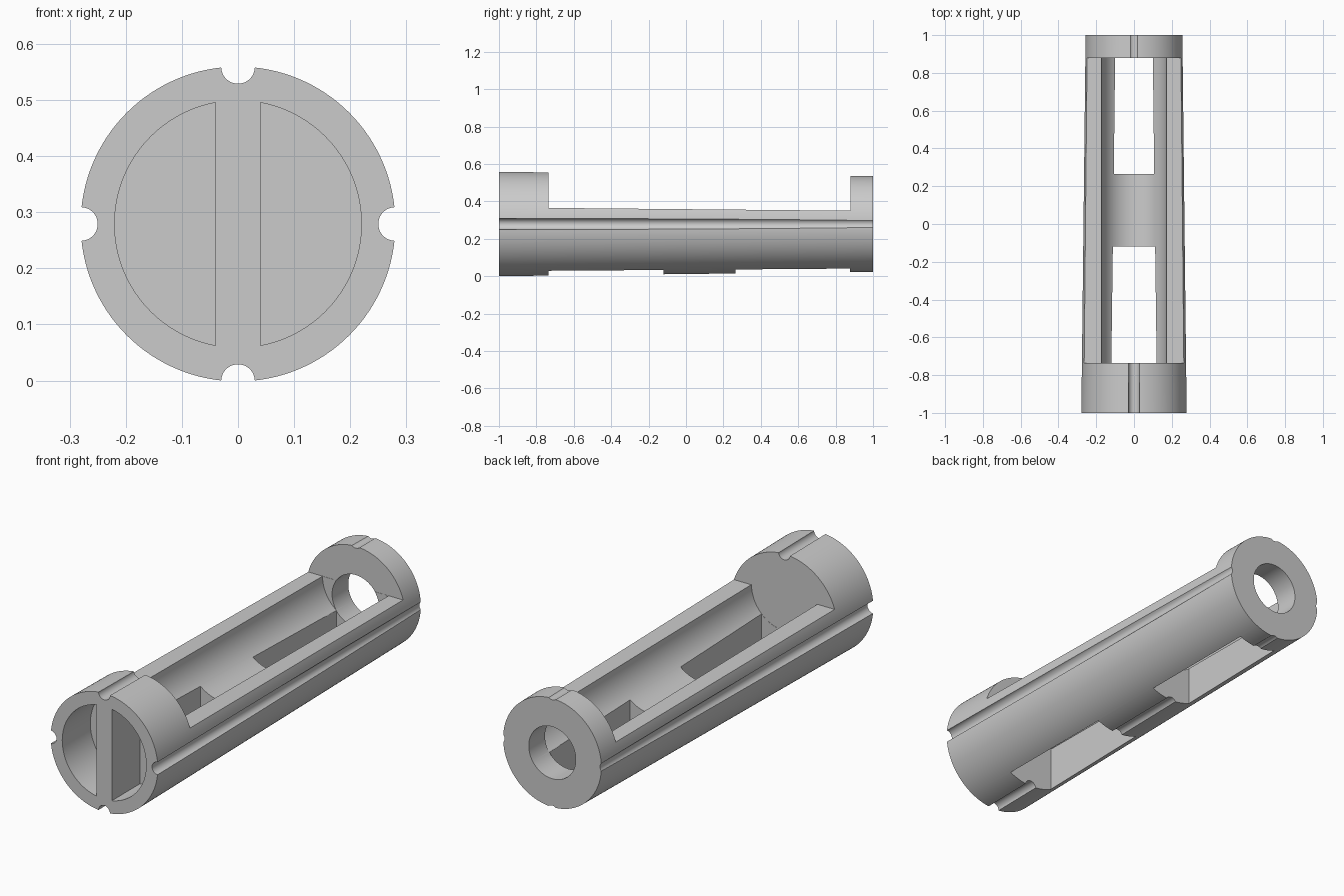
import bpy, bmesh
from math import cos, sin, acos, pi

cube = bpy.data.objects.get("Cube")
if cube:
    bpy.data.objects.remove(cube, do_unlink=True)

AXIS = 0.279  # height of the tube's long axis

grey = bpy.data.materials.new("plain_grey")
grey.use_nodes = True
colour = (0.6, 0.6, 0.6, 1)
grey.diffuse_color = colour
grey.node_tree.nodes["Principled BSDF"].inputs["Base Color"].default_value = colour


def circle(r, cx=0, cz=AXIS, n=128):
    return [(cx + r * cos(2 * pi * i / n), cz + r * sin(2 * pi * i / n)) for i in range(n)]


def box(half, low, high):
    return [(-half, low), (half, low), (half, high), (-half, high)]


def half_disc(r, gap, side, n=48):
    a = acos(gap / r)
    return [(side * r * cos(t), AXIS + r * sin(t))
            for t in (-a + 2 * a * i / n for i in range(n + 1))]


def cradle(r, rim, n=64):
    """Half-round trough whose widest point lies at the rim."""
    arc = [(r * cos(pi + pi * i / n), rim + r * sin(pi + pi * i / n)) for i in range(n + 1)]
    return arc + [(r, rim + 0.002), (-r, rim + 0.002)]


def loft(name, y0, start, y1, end):
    """Solid between two x-z outlines at y0 and y1."""
    bm = bmesh.new()
    a = [bm.verts.new((x, y0, z)) for x, z in start]
    b = [bm.verts.new((x, y1, z)) for x, z in end]
    bm.faces.new(a)
    bm.faces.new(b[::-1])
    for i in range(len(a)):
        j = (i + 1) % len(a)
        bm.faces.new((a[i], b[i], b[j], a[j]))
    bmesh.ops.recalc_face_normals(bm, faces=bm.faces)
    mesh = bpy.data.meshes.new(name)
    bm.to_mesh(mesh)
    bm.free()
    mesh.materials.append(grey)
    obj = bpy.data.objects.new(name, mesh)
    bpy.context.collection.objects.link(obj)
    return obj


# Tapered outer body
body = loft("tube_body", -1, circle(0.2805), 1, circle(0.257))
bpy.context.view_layer.objects.active = body
body.select_set(True)


def cut(*shape):
    cutter = loft("cutter", *shape)
    cutter.hide_render = True
    mod = body.modifiers.new("cut", "BOOLEAN")
    mod.operation = "DIFFERENCE"
    mod.solver = "EXACT"
    mod.object = cutter
    bpy.ops.object.modifier_apply(modifier=mod.name)
    bpy.data.objects.remove(cutter, do_unlink=True)


# Open top with a gently sloping rim
cut(-0.735, box(0.5, 0.365, 0.8), 0.88, box(0.5, 0.35, 0.8))
# Half-round trough, closed at the front
cut(-0.737, cradle(0.173, 0.365), 0.879, cradle(0.173, 0.35))
# Bottom windows either side of the bridge
cut(-0.736, box(0.12, -0.1, 0.36), -0.12, box(0.112, -0.1, 0.36))
cut(0.265, box(0.107, -0.1, 0.345), 0.878, box(0.1, -0.1, 0.345))
# Round hole through the back ring
cut(0.8, circle(0.123), 1.1, circle(0.123))
# Two D-shaped front pockets with a web between them
for side in (-1, 1):
    pocket = half_disc(0.22, 0.04, side)
    cut(-1.1, pocket, -0.79, pocket)
# Four straight grooves along the outside
for dx, dz in ((1, 0), (-1, 0), (0, 1), (0, -1)):
    groove = circle(0.03, dx * 0.28, AXIS + dz * 0.28, 40)
    cut(-1.1, groove, 1.1, groove)

bpy.ops.object.shade_smooth_by_angle(angle=pi / 6)
